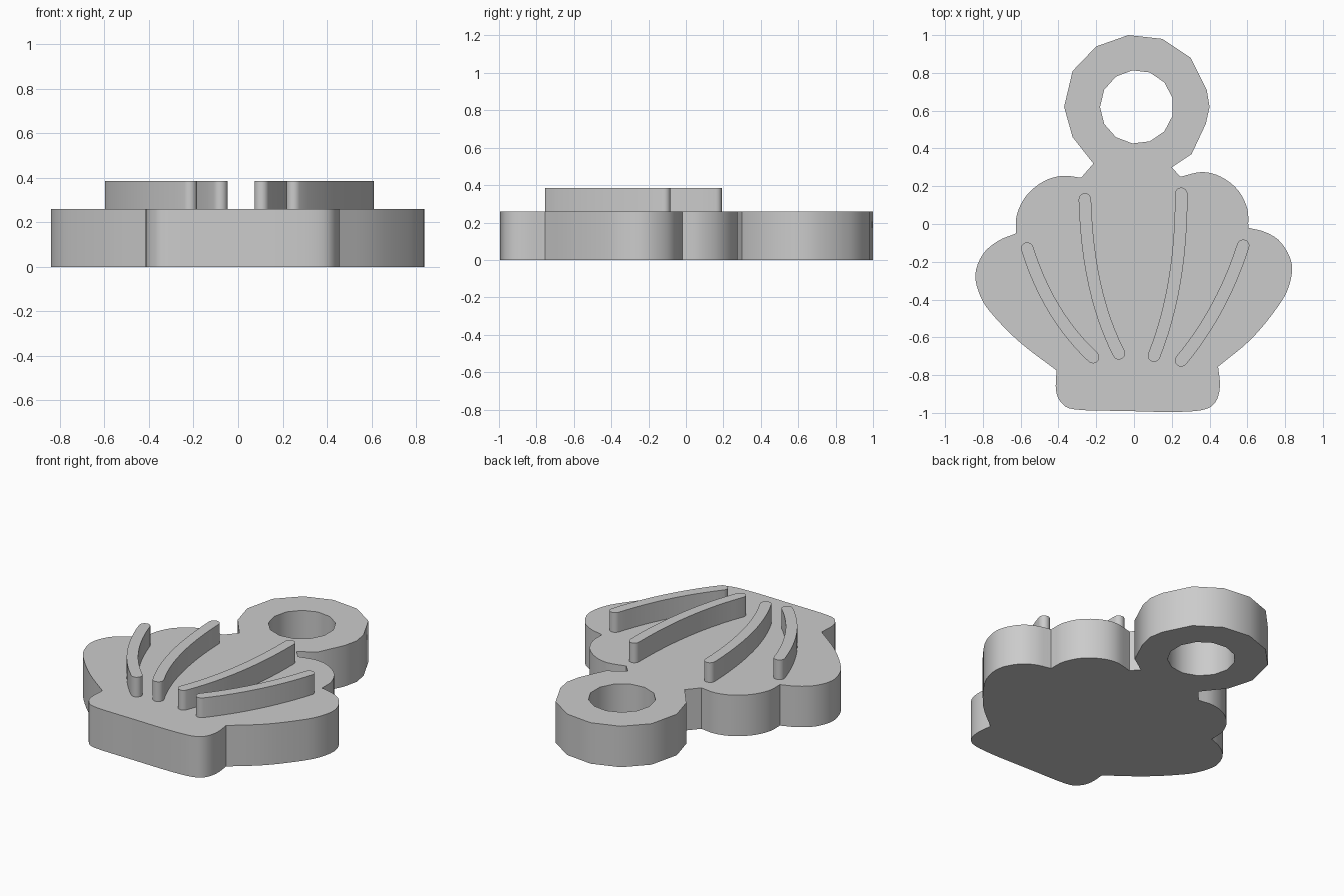
import bpy, bmesh, math
from mathutils import Vector

if "Cube" in bpy.data.objects:
    bpy.data.objects.remove(bpy.data.objects["Cube"])

grey = bpy.data.materials.new("light_grey")
grey.diffuse_color = (0.6, 0.6, 0.6, 1)
grey.use_nodes = True
grey.node_tree.nodes["Principled BSDF"].inputs["Base Color"].default_value = grey.diffuse_color


def smooth_path(pts, steps=4):
    """Catmull-Rom path through the points, without the last point."""
    p = [Vector(q) for q in pts]
    p = [2 * p[0] - p[1]] + p + [2 * p[-1] - p[-2]]
    out = []
    for a, b, c, d in zip(p, p[1:], p[2:], p[3:]):
        for i in range(steps):
            t = i / steps
            out.append(0.5 * (2 * b + (c - a) * t + (2 * a - 5 * b + 4 * c - d) * t * t
                              + (3 * b - a - 3 * c + d) * t ** 3))
    return out


def slab(name, loops, z0, z1):
    """Solid plate from closed outlines; inner outlines become holes."""
    cu = bpy.data.curves.new(name + "_outline", 'CURVE')
    cu.dimensions = '2D'
    cu.fill_mode = 'BOTH'
    cu.extrude = (z1 - z0) / 2
    for loop in loops:
        sp = cu.splines.new('POLY')
        sp.points.add(len(loop) - 1)
        for pt, co in zip(sp.points, loop):
            pt.co = (co[0], co[1], 0, 1)
        sp.use_cyclic_u = True
    tmp = bpy.data.objects.new(name + "_outline", cu)
    bpy.context.collection.objects.link(tmp)
    bpy.context.view_layer.update()
    deps = bpy.context.evaluated_depsgraph_get()
    me = bpy.data.meshes.new_from_object(tmp.evaluated_get(deps))
    bpy.data.objects.remove(tmp)
    bm = bmesh.new()
    bm.from_mesh(me)
    bmesh.ops.remove_doubles(bm, verts=bm.verts, dist=1e-4)
    bmesh.ops.translate(bm, verts=bm.verts, vec=(0, 0, (z0 + z1) / 2))
    bmesh.ops.recalc_face_normals(bm, faces=bm.faces)
    bm.to_mesh(me)
    bm.free()
    me.materials.clear()
    me.materials.append(grey)
    ob = bpy.data.objects.new(name, me)
    bpy.context.collection.objects.link(ob)
    bpy.ops.object.select_all(action='DESELECT')
    ob.select_set(True)
    bpy.context.view_layer.objects.active = ob
    bpy.ops.object.shade_smooth_by_angle(angle=math.radians(32))
    return ob


# Scalloped shell outline, one list per lobe, counter-clockwise
lobes = [
    [(-.28, .245), (-.38, .255), (-.48, .225), (-.57, .15), (-.62, .05), (-.625, -.05)],
    [(-.625, -.05), (-.72, -.09), (-.8, -.16), (-.84, -.27), (-.81, -.39),
     (-.74, -.49), (-.6, -.63), (-.41, -.775)],
    [(-.41, -.775), (-.413, -.88), (-.385, -.945), (-.31, -.982), (-.04, -.99),
     (.2, -.995), (.36, -.985), (.43, -.945), (.455, -.86), (.445, -.755)],
    [(.445, -.755), (.62, -.61), (.76, -.44), (.82, -.33), (.835, -.21),
     (.78, -.1), (.7, -.045), (.605, -.02)],
    [(.605, -.02), (.6, .08), (.55, .18), (.46, .25), (.36, .275), (.245, .25)],
]
# Faceted hanging ring that closes the outline
ring = [(.245, .25), (.2, .3), (.305, .37), (.38, .53), (.4, .62), (.385, .71),
        (.3, .88), (.15, .98), (-.03, 1), (-.2, .94), (-.325, .81), (-.37, .62),
        (-.325, .46), (-.215, .32)]
outline = [p for lobe in lobes for p in smooth_path(lobe)] + [Vector(p) for p in ring]
hole = [(.015 + .195 * math.cos(math.pi - math.tau * i / 13),
         .62 + .195 * math.sin(math.pi - math.tau * i / 13)) for i in range(13)]
slab("shell_plate", [outline, hole], 0, 0.26)

# Raised curved ribs with round ends: top, middle and bottom of each centre line
ribs = {
    "outer_left_rib": [(-.565, -.13), (-.423, -.45), (-.217, -.705)],
    "inner_left_rib": [(-.26, .13), (-.208, -.32), (-.08, -.685)],
    "inner_right_rib": [(.25, .16), (.215, -.3), (.106, -.697)],
    "outer_right_rib": [(.578, -.115), (.44, -.44), (.25, -.722)],
}
R = 0.033
for name, (a, m, b) in ribs.items():
    a, m, b = Vector(a), Vector(m), Vector(b)
    c = 2 * m - (a + b) / 2
    left, right = [], []
    for i in range(13):
        t = i / 12
        p = a * (1 - t) ** 2 + c * 2 * t * (1 - t) + b * t * t
        d = ((c - a) * (1 - t) + (b - c) * t).normalized()
        n = Vector((-d.y, d.x)) * R
        left.append(p + n)
        right.append(p - n)

    def cap(centre, start):
        u = start - centre
        v = Vector((u.y, -u.x))
        return [centre + u * math.cos(k * math.pi / 8) + v * math.sin(k * math.pi / 8)
                for k in range(1, 8)]

    loop = left + cap(b, left[-1]) + right[::-1] + cap(a, right[0])
    slab(name, [loop], 0.2, 0.385)
